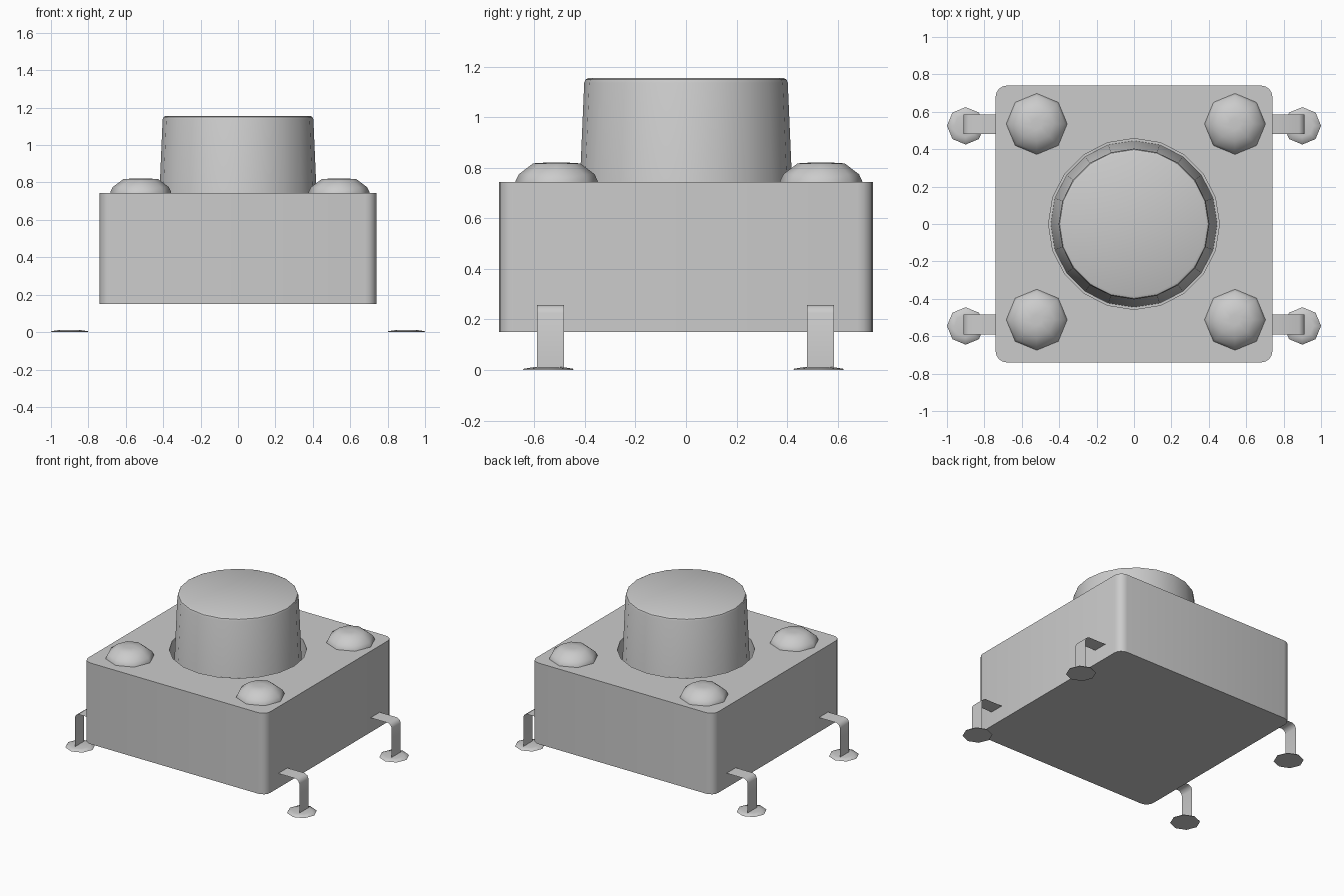
import bpy, bmesh
from math import sin, cos, pi, radians

if "Cube" in bpy.data.objects:
    bpy.data.objects.remove(bpy.data.objects["Cube"])


def finish(name, bm, angle=35):
    bmesh.ops.recalc_face_normals(bm, faces=bm.faces)
    for f in bm.faces:
        f.smooth = True
    me = bpy.data.meshes.new(name)
    bm.to_mesh(me)
    bm.free()
    me.set_sharp_from_angle(angle=radians(angle))
    ob = bpy.data.objects.new(name, me)
    bpy.context.collection.objects.link(ob)
    return ob


def ring(bm, points, z):
    return [bm.verts.new((x, y, z)) for x, y in points]


def circle(r, n, cx=0, cy=0):
    return [(cx + r * cos(2 * pi * i / n), cy + r * sin(2 * pi * i / n)) for i in range(n)]


def skin(bm, a, b):
    for i in range(len(a)):
        j = (i + 1) % len(a)
        bm.faces.new((a[i], a[j], b[j], b[i]))


def lathe(name, profile, n, cx=0, cy=0, angle=35):
    """Closed turned solid from (radius, z) pairs."""
    bm = bmesh.new()
    rings = [ring(bm, circle(r, n, cx, cy), z) for r, z in profile]
    for a, b in zip(rings, rings[1:]):
        skin(bm, a, b)
    bm.faces.new(rings[0])
    bm.faces.new(rings[-1])
    return finish(name, bm, angle)


def loop_edges(bm, loop):
    return [bm.edges.get((loop[i], loop[i - 1])) for i in range(len(loop))]


# Housing: rounded square block with a deep round well for the button
HALF, RAD, Z0, Z1, SIDES = 0.74, 0.06, 0.15, 0.745, 20
outline = []
for k, (sx, sy) in enumerate([(1, 1), (-1, 1), (-1, -1), (1, -1)]):
    for s in range(5):
        a = (k + s / 4) * pi / 2
        outline.append((sx * (HALF - RAD) + RAD * cos(a), sy * (HALF - RAD) + RAD * sin(a)))
bm = bmesh.new()
low, high = ring(bm, outline, Z0), ring(bm, outline, Z1)
rim, floor = ring(bm, circle(0.457, SIDES), Z1), ring(bm, circle(0.457, SIDES), Z0 + 0.02)
skin(bm, low, high)
skin(bm, rim, floor)
bm.faces.new(low)
bm.faces.new(floor)
bmesh.ops.triangle_fill(bm, use_beauty=True, edges=loop_edges(bm, high) + loop_edges(bm, rim))
finish("housing", bm)

# Tapered push button reaching down into the well
lathe("push_button", [(0.445, Z0 + 0.02), (0.403, 1.137), (0.398, 1.15), (0.385, 1.156)], SIDES)

# Rivet heads on the four corners
for x in (-0.52, 0.54):
    for y in (-0.512, 0.535):
        lathe("rivet", [(0.164, Z1 - 0.005), (0.162, Z1 + 0.005), (0.15, 0.775), (0.093, 0.818), (0.03, 0.822)],
              8, x, y, 60)

# Bent ribbon legs with solder pads
path = [(0.70, 0.257), (0.882, 0.257), (0.902, 0.246), (0.911, 0.226), (0.911, 0.004)]
for side in (-1, 1):
    for y, pad_y in ((-0.537, -0.545), (0.533, 0.525)):
        bm = bmesh.new()
        rows = [[bm.verts.new((side * x, y + w, z)) for w in (-0.053, 0.053)] for x, z in path]
        for a, b in zip(rows, rows[1:]):
            bm.faces.new((a[0], a[1], b[1], b[0]))
        finish("leg", bm, 60)
        lathe("solder_pad", [(0.1, 0), (0.097, 0.005), (0.06, 0.011)], 8, side * 0.9, pad_y, 60)
